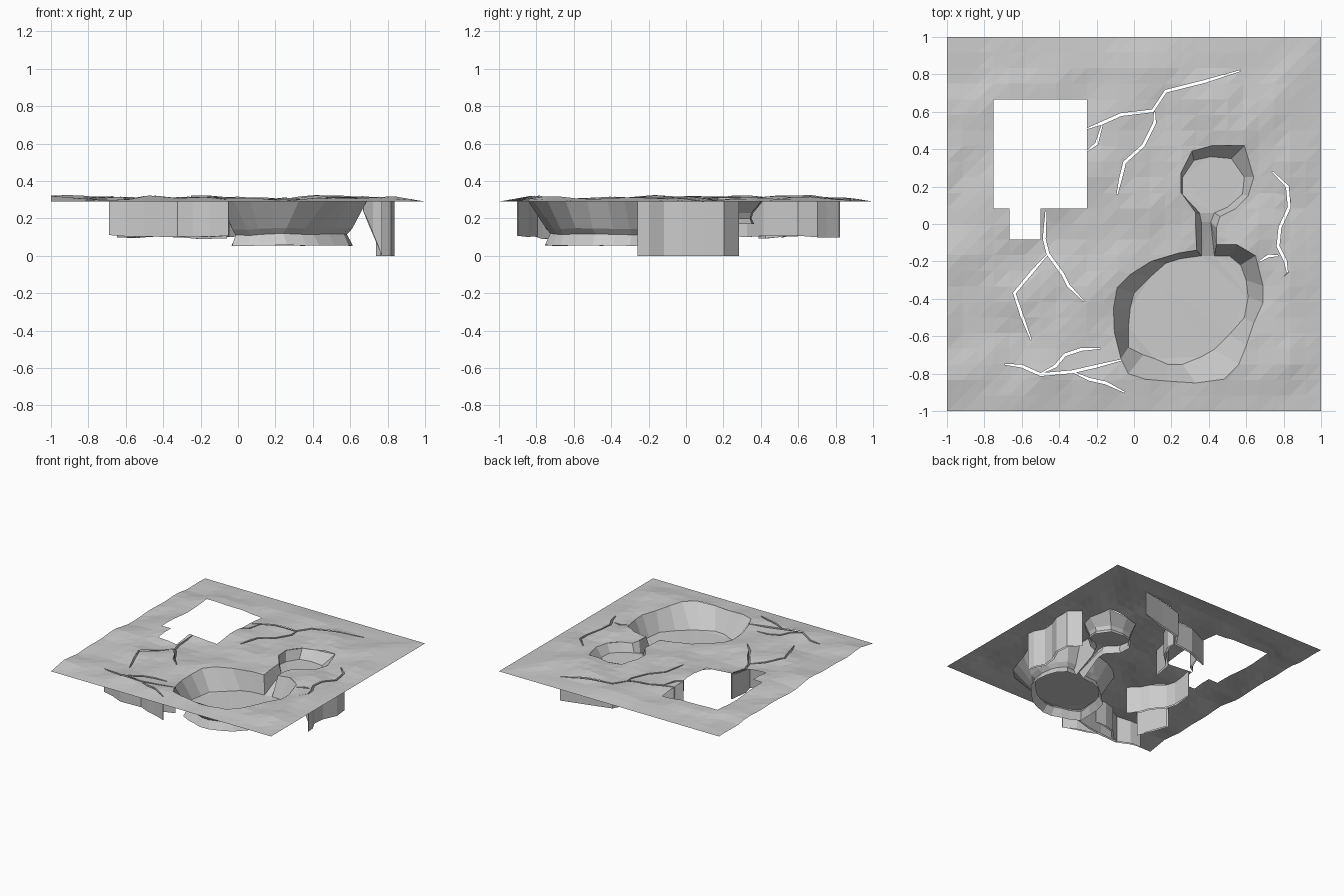
import bpy, bmesh
from mathutils import Vector, noise
from mathutils.geometry import delaunay_2d_cdt

if "Cube" in bpy.data.objects:
    bpy.data.objects.remove(bpy.data.objects["Cube"])

N = 24


def clamp(t):
    return max(0.0, min(1.0, t))


def ground(x, y):
    # gentle bumps that fade out at the right, front and back borders
    fade = clamp(min(1 - x, 1 - y, 1 + y) / 0.2)
    n = noise.noise(Vector((x * 4.5 + 3, y * 4.5 + 7, 0.4)))
    return 0.29 + fade * clamp(0.35 + n * 0.7) * 0.045


def finish(name, bm):
    me = bpy.data.meshes.new(name)
    bm.to_mesh(me)
    bm.free()
    ob = bpy.data.objects.new(name, me)
    bpy.context.collection.objects.link(ob)


# crater outlines: (rim x, rim y, floor x, floor y), counter-clockwise
big = [(.335, -.14, .36, -.17), (.24, -.155, .25, -.185), (.09, -.20, .17, -.21),
       (-.02, -.27, .09, -.28), (-.09, -.34, 0, -.37), (-.11, -.45, -.02, -.45),
       (-.105, -.58, -.03, -.55), (-.07, -.72, -.03, -.66), (-.03, -.80, .05, -.70),
       (.06, -.83, .11, -.72), (.18, -.84, .18, -.75), (.33, -.85, .26, -.75),
       (.48, -.83, .36, -.71), (.56, -.75, .43, -.67), (.60, -.65, .51, -.59),
       (.64, -.53, .59, -.50), (.69, -.42, .61, -.39), (.69, -.33, .60, -.30),
       (.65, -.17, .57, -.22), (.55, -.11, .51, -.17), (.44, -.11, .43, -.17)]
small = [(.44, -.02, .41, .01), (.46, .04, .43, .06), (.54, .08, .50, .09),
         (.61, .15, .58, .16), (.64, .25, .59, .25), (.59, .42, .52, .35),
         (.42, .42, .41, .36), (.31, .39, .32, .34), (.25, .27, .26, .25),
         (.25, .17, .26, .15), (.33, .06, .35, .06), (.33, -.02, .36, .01)]

# crack paths with bottom heights at start and end
cracks = [
    ([(-.25, .51), (-.17, .54), (-.07, .585), (.10, .605), (.17, .71), (.37, .76), (.57, .82)], .1, .1),
    ([(.11, .60), (.11, .54), (.05, .42), (-.05, .33), (-.07, .25), (-.09, .16)], .1, .1),
    ([(-.17, .53), (-.20, .43), (-.25, .39)], .1, .1),
    ([(-.47, .08), (-.48, -.08), (-.46, -.16), (-.38, -.27), (-.35, -.33), (-.27, -.41)], .1, .1),
    ([(-.46, -.16), (-.54, -.25), (-.64, -.37), (-.60, -.49), (-.55, -.62)], .1, .1),
    ([(-.69, -.75), (-.60, -.76), (-.50, -.805), (-.33, -.79), (-.20, -.76), (-.06, -.725)], .11, .09),
    ([(-.50, -.80), (-.42, -.76), (-.37, -.70), (-.28, -.67), (-.18, -.665)], .1, .1),
    ([(-.33, -.79), (-.24, -.83), (-.15, -.85), (-.05, -.90)], .1, .1),
    ([(.74, .28), (.82, .20), (.83, .09), (.78, -.02), (.77, -.12), (.81, -.20), (.82, -.26)], 0, 0),
    ([(.77, -.17), (.72, -.17), (.67, -.20)], 0, .24),
]


def crack_outline(path):
    # thin tapered strip around the path
    pts = [Vector(p) for p in path]
    left, right = [], []
    for i, p in enumerate(pts):
        d = (pts[min(i + 1, len(pts) - 1)] - pts[max(i - 1, 0)]).normalized()
        w = 0.003 if i in (0, len(pts) - 1) else 0.008
        off = Vector((d.y, -d.x)) * w
        right.append(p + off)
        left.append(p - off)
    return right + left[::-1]


# ground plate: triangle grid minus square hole, cracks and craters
coords = [Vector((-1 + 2 * i / N, -1 + 2 * j / N)) for j in range(N + 1) for i in range(N + 1)]
faces = []
for j in range(N):
    for i in range(N):
        if (3 <= i < 9 and 13 <= j < 20) or (4 <= i < 6 and 11 <= j < 13):
            continue
        a = j * (N + 1) + i
        faces += [(a, a + 1, a + N + 2), (a, a + N + 2, a + N + 1)]
n_grid = len(faces)
for loop in [[Vector(p[:2]) for p in big + small]] + [crack_outline(c[0]) for c in cracks]:
    start = len(coords)
    coords += loop
    faces.append(tuple(range(start, len(coords))))

ov, _, of, _, _, src = delaunay_2d_cdt(coords, [], faces, 0, 1e-5)
bm = bmesh.new()
vs = [bm.verts.new((v.x, v.y, ground(v.x, v.y))) for v in ov]
for f, ids in zip(of, src):
    if ids and all(k < n_grid for k in ids):
        bm.faces.new([vs[k] for k in f])
bmesh.ops.delete(bm, geom=[v for v in bm.verts if not v.link_faces], context='VERTS')
finish("ground_plate", bm)

# craters: sloped wall, floor, and flared skirt underneath
bm = bmesh.new()
rings = [[], [], [], []]
for ox, oy, ix, iy in big + small:
    t = clamp((iy + 0.17) / 0.2)
    wob = noise.noise(Vector((ix * 5, iy * 5, 2))) * 0.015
    z = 0.145 + 0.085 * t + wob
    d = Vector((ix - ox, iy - oy)).normalized()
    ins = 0.03 - 0.02 * t
    rings[0].append(bm.verts.new((ox, oy, ground(ox, oy))))
    rings[1].append(bm.verts.new((ix, iy, z)))
    rings[2].append(bm.verts.new((ix + d.x * ins, iy + d.y * ins, z - 0.03)))
    rings[3].append(bm.verts.new((ix - d.x * .005, iy - d.y * .005, z - 0.09 + 0.03 * t - wob * .5)))
n = len(rings[0])
for up, lo in zip(rings, rings[1:]):
    for k in range(n):
        m = (k + 1) % n
        bm.faces.new((up[k], up[m], lo[m], lo[k]))
fl, nb = rings[1], len(big)
floors = [bm.faces.new(fl[:nb]),
          bm.faces.new((fl[0], fl[nb - 1], fl[nb], fl[-1])),
          bm.faces.new(fl[nb:])]
bmesh.ops.triangulate(bm, faces=floors)
finish("crater_basins", bm)

# crack walls hanging below the plate
bm = bmesh.new()
for path, z0, z1 in cracks:
    out = crack_outline(path)
    c = len(path)
    top, bot = [], []
    for k, p in enumerate(out):
        t = (k if k < c else 2 * c - 1 - k) / (c - 1)
        wob = 0.012 * noise.noise(Vector((p.x * 6, p.y * 6, 5))) if z0 > 0 else 0
        top.append(bm.verts.new((p.x, p.y, ground(p.x, p.y))))
        bot.append(bm.verts.new((p.x, p.y, z0 + (z1 - z0) * t + wob)))
    for k in range(2 * c):
        m = (k + 1) % (2 * c)
        bm.faces.new((top[k], top[m], bot[m], bot[k]))
finish("crack_walls", bm)
